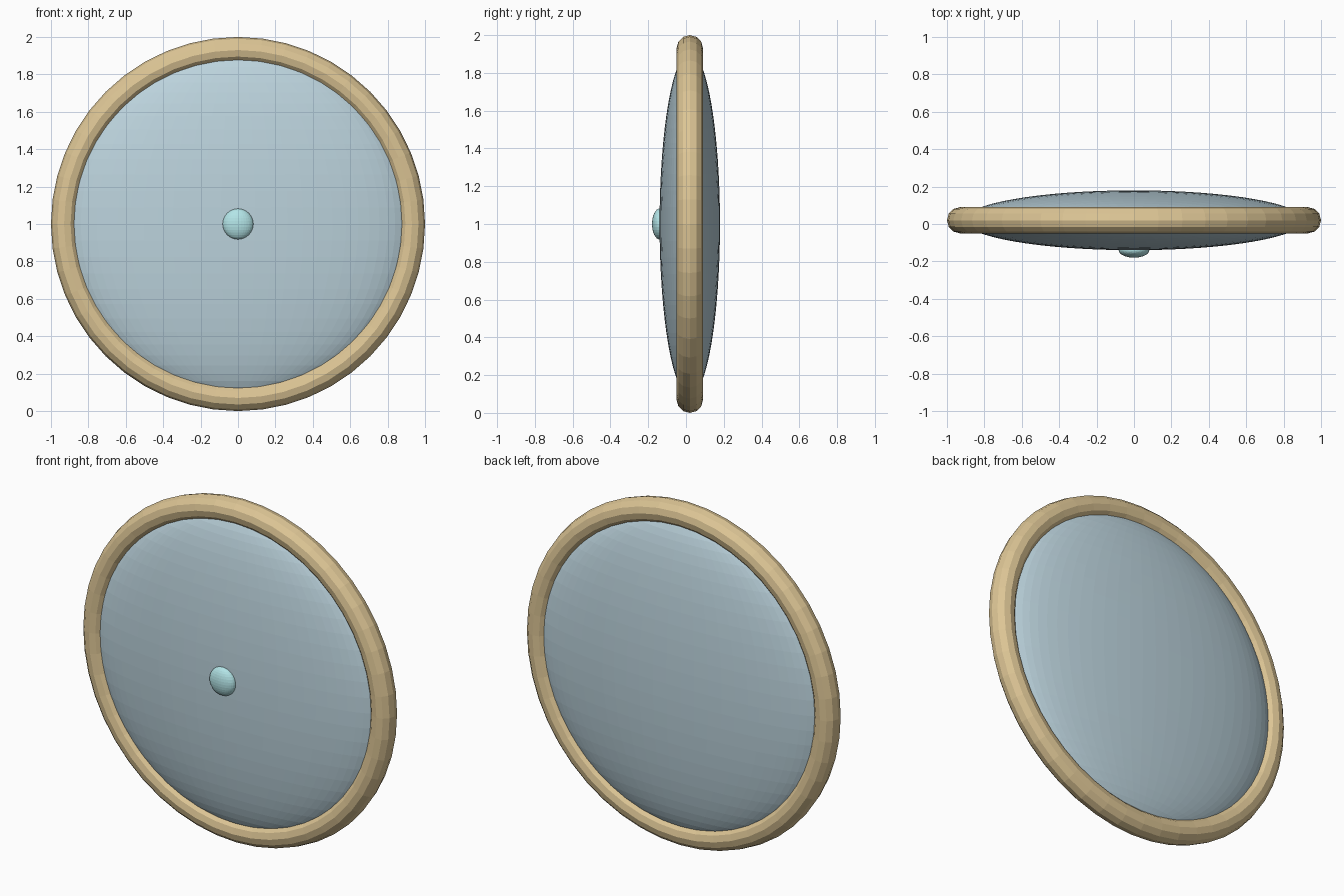
import bpy

if "Cube" in bpy.data.objects:
    bpy.data.objects.remove(bpy.data.objects["Cube"])


def paint(obj, name, rgb):
    mat = bpy.data.materials.new(name)
    mat.diffuse_color = (*rgb, 1)
    mat.use_nodes = True
    mat.node_tree.nodes["Principled BSDF"].inputs["Base Color"].default_value = mat.diffuse_color
    obj.data.materials.append(mat)


def ellipsoid(name, loc, scale, segs, rings, rgb):
    bpy.ops.mesh.primitive_uv_sphere_add(segments=segs, ring_count=rings, radius=1, location=loc)
    obj = bpy.context.object
    obj.name = name
    obj.scale = scale
    paint(obj, name + "_colour", rgb)
    return obj


# Round wooden rim, facing the front
bpy.ops.mesh.primitive_torus_add(major_radius=0.93, minor_radius=0.07, major_segments=48,
                                 minor_segments=12, location=(0, 0.02, 1),
                                 rotation=(1.5707963, 0, 0))
rim = bpy.context.object
rim.name = "rim"
paint(rim, "rim_colour", (0.72, 0.56, 0.30))

# Lens-shaped glass body bulging on both sides of the rim
ellipsoid("lens", (0, 0.02, 1), (0.91, 0.16, 0.91), 64, 32, (0.50, 0.65, 0.72))

# Small flattened bead at the middle of the front
ellipsoid("center_bead", (0, -0.139, 1), (0.082, 0.041, 0.082), 32, 16, (0.45, 0.78, 0.80))
